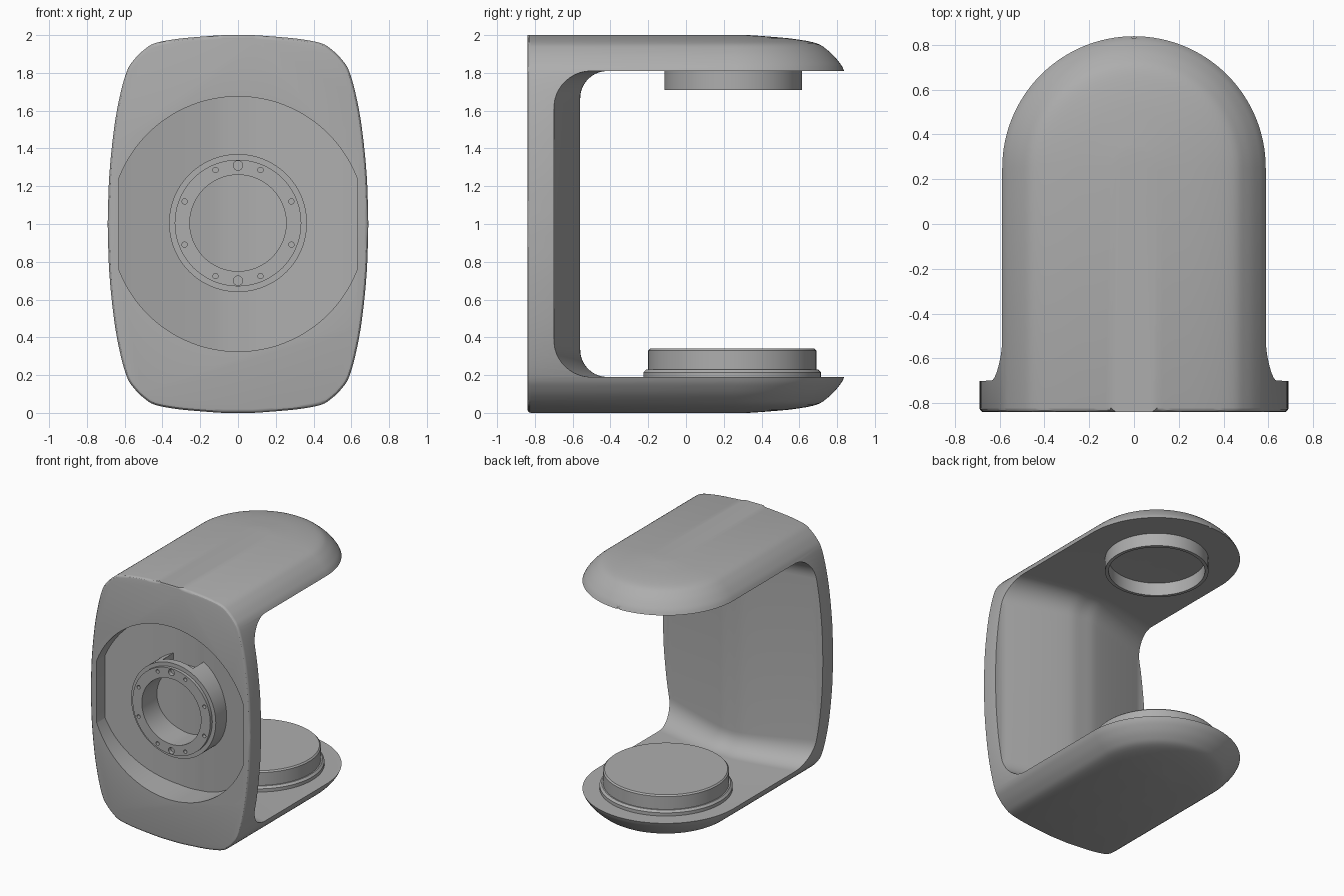
import bpy, bmesh
from math import sin, cos, pi, sqrt, radians
from mathutils import Vector, Matrix

old = bpy.data.objects.get("Cube")
if old:
    bpy.data.objects.remove(old, do_unlink=True)

GREY = (0.42, 0.42, 0.42, 1)
mat = bpy.data.materials.new("grey_plastic")
mat.use_nodes = True
mat.diffuse_color = GREY
mat.node_tree.nodes["Principled BSDF"].inputs["Base Color"].default_value = GREY


# ---------- helpers ----------
def make(name, bm):
    bmesh.ops.recalc_face_normals(bm, faces=bm.faces)
    me = bpy.data.meshes.new(name)
    bm.to_mesh(me)
    bm.free()
    me.materials.append(mat)
    ob = bpy.data.objects.new(name, me)
    bpy.context.collection.objects.link(ob)
    return ob


def loft(rings, closed=False):
    """Skin a list of point rings; cap the ends unless closed."""
    bm = bmesh.new()
    vs = [[bm.verts.new(p) for p in ring] for ring in rings]
    n = len(vs[0])
    pairs = list(zip(vs, vs[1:])) + ([(vs[-1], vs[0])] if closed else [])
    for a, b in pairs:
        for i in range(n):
            j = (i + 1) % n
            bm.faces.new((a[i], a[j], b[j], b[i]))
    if not closed:
        bm.faces.new(vs[0])
        bm.faces.new(vs[-1])
    return bm


def lathe(name, profile, centre, hollow=False, facing_front=False, n=96):
    """Turn (radius, height) points round z, or round y for front parts."""
    rings = [[(r * cos(2 * pi * i / n), r * sin(2 * pi * i / n), h)
              for i in range(n)] for r, h in profile]
    bm = loft(rings, hollow)
    if facing_front:
        bm.transform(Matrix.Rotation(radians(-90), 4, 'X'))
    bm.transform(Matrix.Translation(centre))
    return make(name, bm)


def box(name, x, y, z):
    return make(name, loft([[(a, y[0], z[0]), (a, y[1], z[0]),
                             (a, y[1], z[1]), (a, y[0], z[1])] for a in x]))


def cut(ob, *cutters):
    for c in cutters:
        mod = ob.modifiers.new("cut", 'BOOLEAN')
        mod.object = c
        mod.solver = 'EXACT'
        dg = bpy.context.evaluated_depsgraph_get()
        me = bpy.data.meshes.new_from_object(ob.evaluated_get(dg))
        ob.modifiers.clear()
        ob.data = me
        bpy.data.objects.remove(c, do_unlink=True)


def smooth_curve(pts, steps=4):
    """Catmull-Rom through 2D points."""
    p = [Vector(q) for q in pts]
    p = [2 * p[0] - p[1]] + p + [2 * p[-1] - p[-2]]
    out = []
    for a, b, c, d in zip(p, p[1:], p[2:], p[3:]):
        for k in range(steps):
            t = k / steps
            out.append(0.5 * (2 * b + (c - a) * t + (2 * a - 5 * b + 4 * c - d) * t * t
                              + (3 * b - a - 3 * c + d) * t ** 3))
    return out + [p[-2]]


# ---------- shared dimensions ----------
FRONT, MID, TURN = -0.84, 1.0, 0.25   # front plane, mid height, arm tip centre
TOP_IN = 0.81                         # inner arm surface, measured from mid height
STATIONS = 48


def wall(x):
    """Inner wall depth, bulging to the rear in the middle."""
    t = min(1, max(0, (abs(x) - 0.08) / 0.56))
    return -0.56 - 0.14 * t ** 1.2


def opening(name, shift=0):
    """Rounded gap between the two arms, following the curved wall."""
    rings = []
    for k in range(STATIONS + 1):
        x = -0.8 + 1.6 * k / STATIONS
        y0 = wall(x) + shift
        r = 0.14 + 0.04 * min(1, abs(x) / 0.6)
        upper = [(y0 + r - r * cos(a), TOP_IN - r + r * sin(a))
                 for a in [pi / 2 * i / 10 for i in range(11)]] + [(1.2, TOP_IN)]
        ring = upper + [(y, -z) for y, z in reversed(upper)]
        rings.append([(x, y, MID + z) for y, z in ring])
    return make(name, loft(rings))


# ---------- bracket body: rounded outline, swept back and turned at the tip ----------
half = smooth_curve([(0.08, 1.0), (0.18, 0.993), (0.32, 0.98), (0.44, 0.957), (0.5, 0.92),
                     (0.55, 0.87), (0.588, 0.81), (0.625, 0.68), (0.657, 0.5),
                     (0.682, 0.25), (0.69, 0)])
outline = [(w, z) for w, z in half] + [(w, -z) for w, z in reversed(half[:-1])]
levels = []
for w, z in outline:
    arc = [pi * i / 64 for i in range(65)]
    levels.append([(-w, FRONT, MID + z), (w, FRONT, MID + z)]
                  + [(w * cos(a), TURN + w * sin(a), MID + z) for a in arc])
bm = loft(levels)


def on_front(f):
    return all(abs(v.co.y - FRONT) < 1e-5 for v in f.verts)


face = bmesh.ops.dissolve_faces(bm, faces=[f for f in bm.faces if on_front(f)])["region"][0]
bmesh.ops.bevel(bm, geom=list(face.edges), offset=0.02, segments=3, profile=0.5,
                affect='EDGES', clamp_overlap=False)
body = make("bracket_body", bm)

# round front recess with flattened sides and a curved floor
rings = []
for k in range(STATIONS + 1):
    x = -0.63 * cos(pi * k / STATIONS)
    h = sqrt(0.675 ** 2 - x * x)
    y = wall(x) - 0.04
    rings.append([(x, -1, MID - h), (x, y, MID - h), (x, y, MID + h), (x, -1, MID + h)])
recess = make("recess_cutter", loft(rings))
tip_notch = lathe("notch_cutter", [(0.012, -0.02), (0.012, 0.025)], (0, 0.84, 1.81), n=16)
cut(body, opening("opening_cutter"), recess, tip_notch)

# ---------- mounting ring in the recess ----------
HUB = (0, 0, 1.005)
ring = lathe("mounting_ring", [(0.255, -0.5), (0.255, -0.82), (0.335, -0.82),
                               (0.335, -0.795), (0.365, -0.795), (0.365, -0.5)],
             HUB, hollow=True, facing_front=True)
cutters = [opening("ring_trim", -0.02),
           box("ring_slot", (-0.13, 0.13), (-0.74, -0.4), (1.28, 1.5))]
# screw holes and two larger pin holes
holes = [(0.305, a, 0.014) for a in (22, 67, 113, 158, 202, 247, 293, 338)]
holes += [(0.305, a, 0.025) for a in (90, 270)]
for d, a, r in holes:
    a = radians(a)
    cutters.append(lathe("hole_cutter", [(r, -0.9), (r, -0.79)],
                         (d * cos(a), 0, HUB[2] + d * sin(a)), facing_front=True, n=16))
cut(ring, *cutters)

# ---------- upper collar and lower turntable ----------
collar = lathe("upper_collar", [(0.365, 1.82), (0.365, 1.71), (0.34, 1.71), (0.34, 1.82)],
               (0, TURN, 0), hollow=True)
base = lathe("turntable_base", [(0.47, 0.18), (0.47, 0.215), (0.455, 0.23)],
             (0, 0.245, 0))
disc = lathe("turntable_disc", [(0.445, 0.2), (0.445, 0.33), (0.435, 0.34)],
             (0, 0.245, 0))

# ---------- shading ----------
bpy.ops.object.select_all(action='DESELECT')
for ob in (body, ring, collar, base, disc):
    ob.select_set(True)
bpy.context.view_layer.objects.active = body
bpy.ops.object.shade_smooth_by_angle(angle=radians(30))
